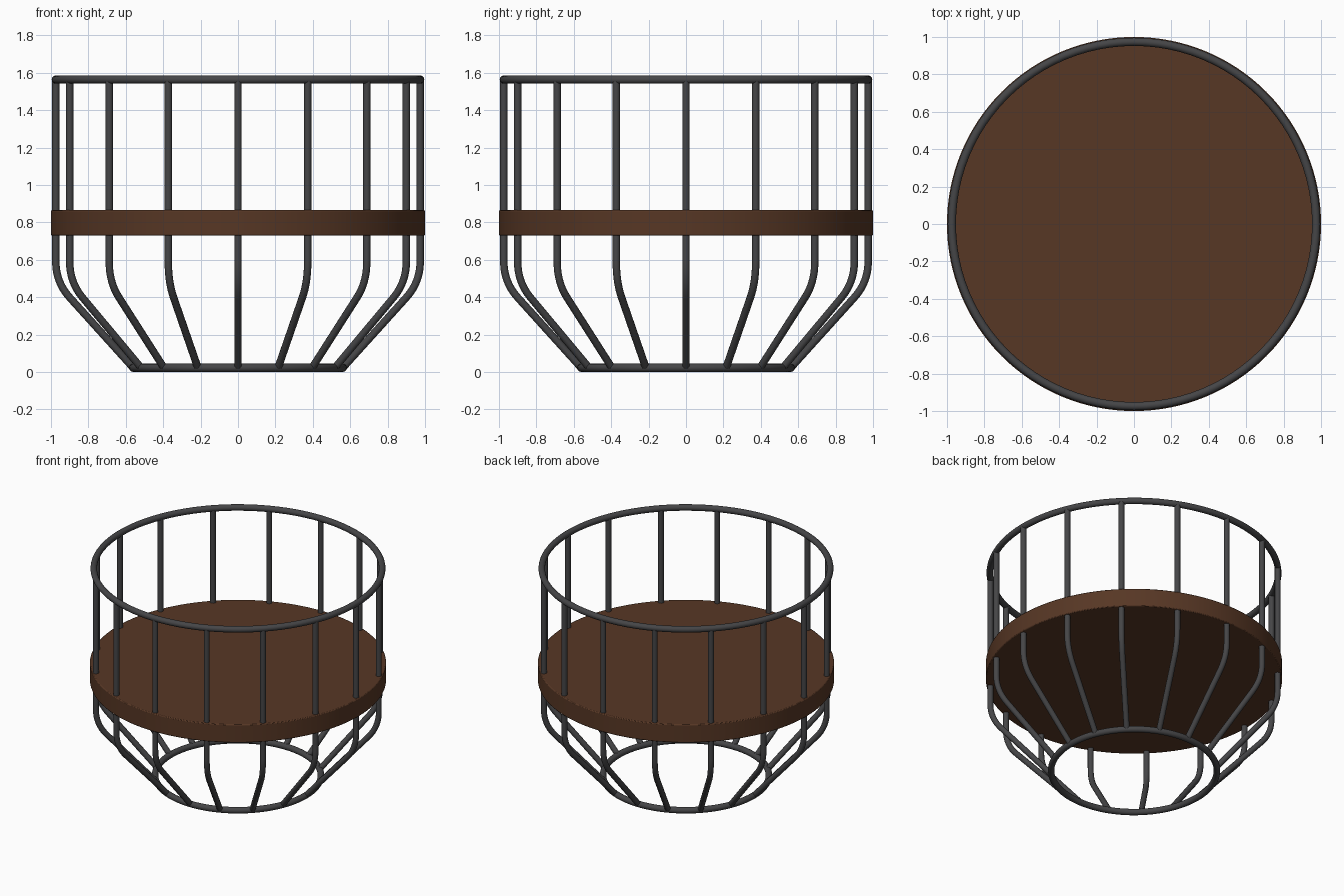
import bpy, math
from math import sin, cos, pi
from mathutils import Vector

if "Cube" in bpy.data.objects:
    bpy.data.objects.remove(bpy.data.objects["Cube"], do_unlink=True)


def material(name, rgb):
    m = bpy.data.materials.new(name)
    m.use_nodes = True
    m.diffuse_color = (*rgb, 1)
    m.node_tree.nodes["Principled BSDF"].inputs["Base Color"].default_value = (*rgb, 1)
    return m


steel = material("dark steel", (0.06, 0.06, 0.063))
wood = material("brown wood", (0.095, 0.038, 0.018))

RADIUS, FOOT, ROD = 0.974, 0.56, 0.02
TOP_Z, FOOT_Z, BEND_Z = 1.563, 0.022, 0.48


def finish(name, mat):
    ob = bpy.context.object
    ob.name = name
    ob.data.materials.append(mat)
    bpy.ops.object.shade_smooth_by_angle(angle=math.radians(40))
    return ob


# Top and bottom wire rings
for name, r, z in (("top_ring", RADIUS, TOP_Z), ("bottom_ring", FOOT, FOOT_Z)):
    bpy.ops.mesh.primitive_torus_add(major_radius=r, minor_radius=0.022, major_segments=96,
                                     minor_segments=16, location=(0, 0, z))
    finish(name, steel)

# Round wooden tray with softened edges
bpy.ops.mesh.primitive_cylinder_add(vertices=128, radius=1, depth=0.136, location=(0, 0, 0.797))
tray = finish("wooden_tray", wood)
bevel = tray.modifiers.new("soft_edge", 'BEVEL')
bevel.width, bevel.segments = 0.006, 2

# Rod path: straight down, rounded bend, then sloping in to the foot ring
corner = Vector((RADIUS, 0, BEND_Z))
foot = Vector((FOOT, 0, FOOT_Z))
start = corner + Vector((0, 0, 0.11))
end = corner + (foot - corner).normalized() * 0.11
path = [Vector((RADIUS, 0, TOP_Z))]
for i in range(9):
    t = i / 8
    path.append(start * (1 - t) ** 2 + corner * 2 * t * (1 - t) + end * t * t)
path.append(foot)

# Sixteen rods around the basket
curve = bpy.data.curves.new("rod", 'CURVE')
curve.dimensions = '3D'
curve.bevel_depth, curve.bevel_resolution = ROD, 4
curve.use_fill_caps = True
spline = curve.splines.new('POLY')
spline.points.add(len(path) - 1)
for p, co in zip(spline.points, path):
    p.co = (*co, 1)
spline.use_smooth = True
curve.materials.append(steel)
for i in range(16):
    rod = bpy.data.objects.new(f"rod_{i + 1}", curve)
    rod.rotation_euler.z = 2 * pi * i / 16
    bpy.context.collection.objects.link(rod)
